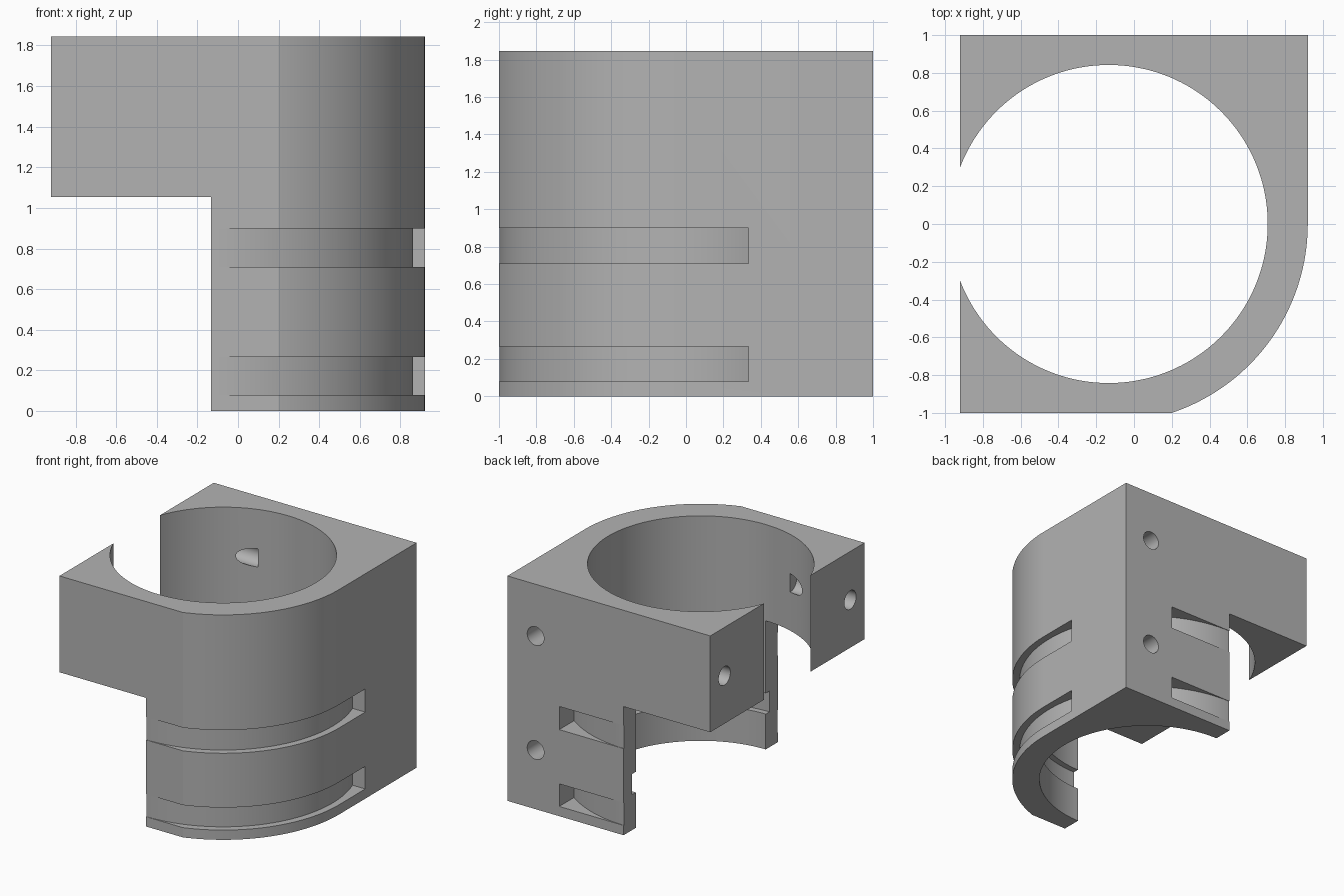
import bpy, bmesh
from math import sin, cos, pi, radians, asin, acos

cube = bpy.data.objects.get("Cube")
if cube:
    bpy.data.objects.remove(cube, do_unlink=True)

CX = -0.134                    # axis of the bore and the rounded corner
HX, HY, TOP = 0.92, 1.0, 1.845
BORE, OUTER, FLOOR = 0.842, 1.054, 0.997

grey = bpy.data.materials.new("plain grey")
grey.use_nodes = True
colour = (0.45, 0.45, 0.45, 1)
grey.diffuse_color = colour
grey.node_tree.nodes["Principled BSDF"].inputs["Base Color"].default_value = colour


def arc(radius, a0, a1, steps):
    return [(CX + radius * cos(a0 + (a1 - a0) * i / steps),
             radius * sin(a0 + (a1 - a0) * i / steps)) for i in range(steps + 1)]


def prism(name, outline, z0, z1):
    """Extrude a flat outline between two heights."""
    bm = bmesh.new()
    face = bm.faces.new([bm.verts.new((x, y, z0)) for x, y in outline])
    up = bmesh.ops.extrude_face_region(bm, geom=[face])["geom"]
    bmesh.ops.translate(bm, vec=(0, 0, z1 - z0),
                        verts=[v for v in up if isinstance(v, bmesh.types.BMVert)])
    bmesh.ops.recalc_face_normals(bm, faces=bm.faces)
    mesh = bpy.data.meshes.new(name)
    bm.to_mesh(mesh)
    bm.free()
    mesh.materials.append(grey)
    obj = bpy.data.objects.new(name, mesh)
    bpy.context.collection.objects.link(obj)
    return obj


def drill(name, location, rotation, depth):
    bpy.ops.mesh.primitive_cylinder_add(vertices=48, radius=0.076, depth=2 * depth,
                                        location=location, rotation=rotation)
    obj = bpy.context.object
    obj.name = name
    obj.data.materials.append(grey)
    return obj


def cut(body, cutter):
    cutter.hide_render = True
    mod = body.modifiers.new("cut", 'BOOLEAN')
    mod.operation, mod.solver, mod.object = 'DIFFERENCE', 'EXACT', cutter
    bpy.context.view_layer.objects.active = body
    bpy.ops.object.modifier_apply(modifier=mod.name)
    bpy.data.objects.remove(cutter, do_unlink=True)


# Block with one rounded corner
corner = arc(OUTER, -asin(HY / OUTER), 0, 40)
body = prism("clamp_body", [(-HX, HY), (-HX, -HY)] + corner + [(HX, HY)], 0, TOP)

# Main bore
cut(body, prism("bore", arc(BORE, 0, 2 * pi, 144)[:-1], -0.1, TOP + 0.1))

# Lower half cut back to the bore axis
cut(body, prism("step", [(-1.2, -1.2), (CX, -1.2), (CX, 1.2), (-1.2, 1.2)], -0.1, 1.055))

# Strap slots around the outside, interrupted at the square corner
END_Y, END_X = 0.335, 0.45
front_arc = arc(FLOOR, radians(-96), asin(END_Y / FLOOR), 80)
back_arc = arc(FLOOR, acos((END_X - CX) / FLOOR), radians(96), 30)
for z0, z1 in ((0.08, 0.265), (0.71, 0.9)):
    cut(body, prism("front_slot", front_arc + [(1.2, END_Y), (1.2, -1.2), (-0.25, -1.2)], z0, z1))
    cut(body, prism("back_slot", back_arc + [(-0.25, 1.2), (END_X, 1.2)], z0, z1))

# Shallow groove inside the bore
cut(body, prism("inner_groove", arc(0.89, 0, 2 * pi, 144)[:-1], 0.29, 0.46))

# Blind screw holes in the back and in both jaw ends
for z in (0.485, 1.42):
    cut(body, drill("back_hole", (0.665, HY, z), (pi / 2, 0, 0), 0.53))
for side in (-1, 1):
    cut(body, drill("jaw_hole", (-HX, side * 0.815, 1.447), (0, pi / 2, 0), 0.54))

# Smooth curves, crisp edges
bpy.ops.object.select_all(action='DESELECT')
body.select_set(True)
bpy.context.view_layer.objects.active = body
bpy.ops.object.shade_smooth_by_angle(angle=radians(12))
